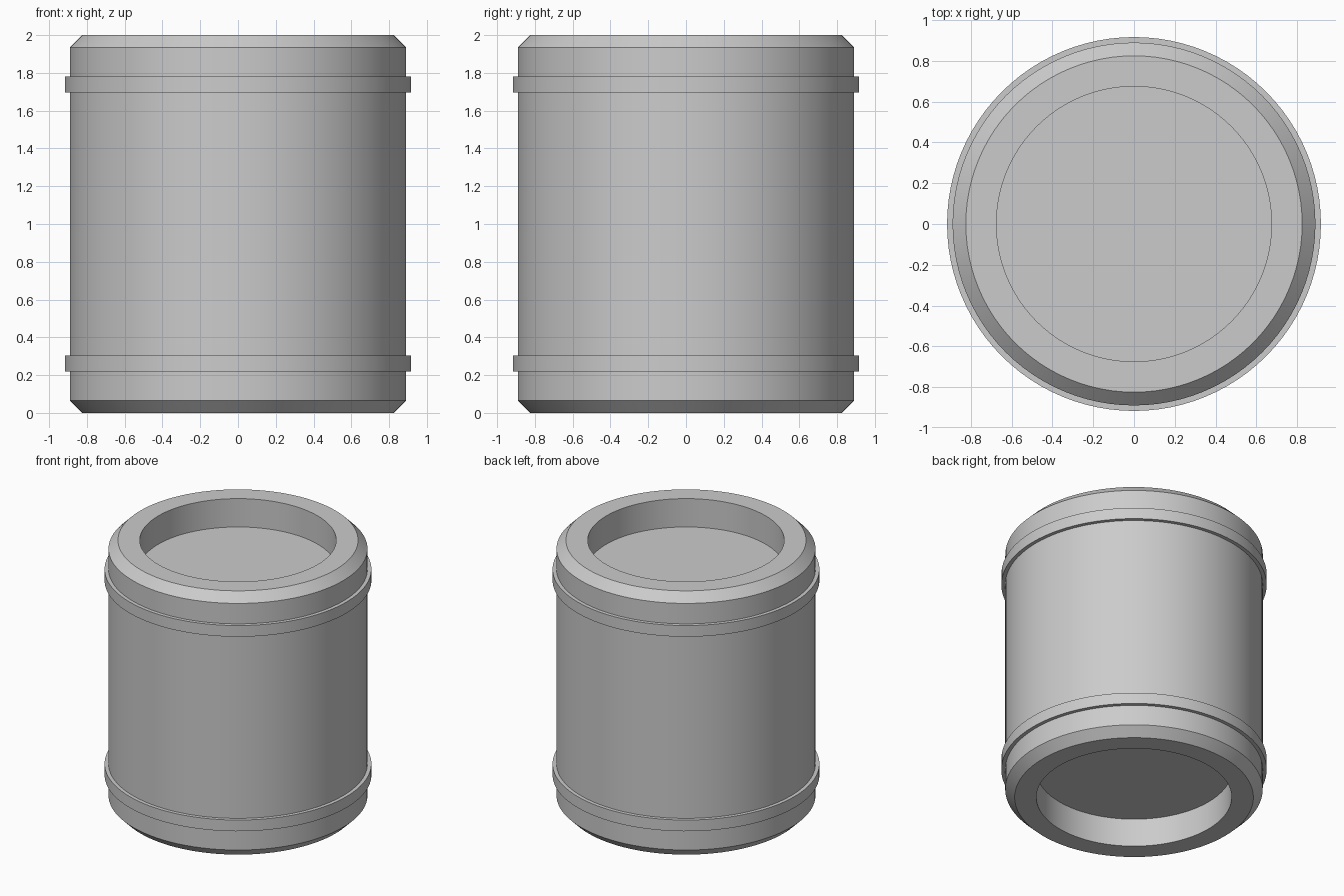
import bpy, math

# Remove the default cube
cube = bpy.data.objects.get("Cube")
if cube:
    bpy.data.objects.remove(cube, do_unlink=True)

SEGMENTS = 96

# Single plain grey material
grey = bpy.data.materials.new("plain grey")
grey.use_nodes = True
colour = (0.6, 0.6, 0.6, 1)
grey.diffuse_color = colour
grey.node_tree.nodes["Principled BSDF"].inputs["Base Color"].default_value = colour


def lathe(name, profile, closed=False):
    """Spin (radius, height) points round z; open ends are capped with one face."""
    verts, faces = [], []
    for r, z in profile:
        for i in range(SEGMENTS):
            a = math.tau * i / SEGMENTS
            verts.append((r * math.cos(a), r * math.sin(a), z))
    rings = len(profile)
    for k in range(rings if closed else rings - 1):
        lo, hi = k * SEGMENTS, (k + 1) % rings * SEGMENTS
        for i in range(SEGMENTS):
            j = (i + 1) % SEGMENTS
            faces.append((lo + i, lo + j, hi + j, hi + i))
    if not closed:
        last = (rings - 1) * SEGMENTS
        faces.append(tuple(reversed(range(SEGMENTS))))
        faces.append(tuple(range(last, last + SEGMENTS)))
    mesh = bpy.data.meshes.new(name)
    mesh.from_pydata(verts, [], faces)
    mesh.materials.append(grey)
    obj = bpy.data.objects.new(name, mesh)
    bpy.context.collection.objects.link(obj)
    bpy.ops.object.select_all(action="DESELECT")
    obj.select_set(True)
    bpy.context.view_layer.objects.active = obj
    bpy.ops.object.shade_smooth_by_angle(angle=math.radians(30))
    return obj


# Drum body: recessed floor, rim and chamfer, mirrored about mid height
R, RIM, RECESS = 0.89, 0.825, 0.675
lower = [(RECESS, 0.215), (RECESS, 0), (RIM, 0), (R, 0.065)]
upper = [(r, 2 - z) for r, z in reversed(lower)]
lathe("drum_body", lower + upper)

# Raised hoops near each end
for name, z in (("lower_hoop", 0.22), ("upper_hoop", 1.695)):
    top = z + 0.085
    lathe(name, [(R - 0.02, z), (0.917, z), (0.917, top), (R - 0.02, top)], closed=True)
